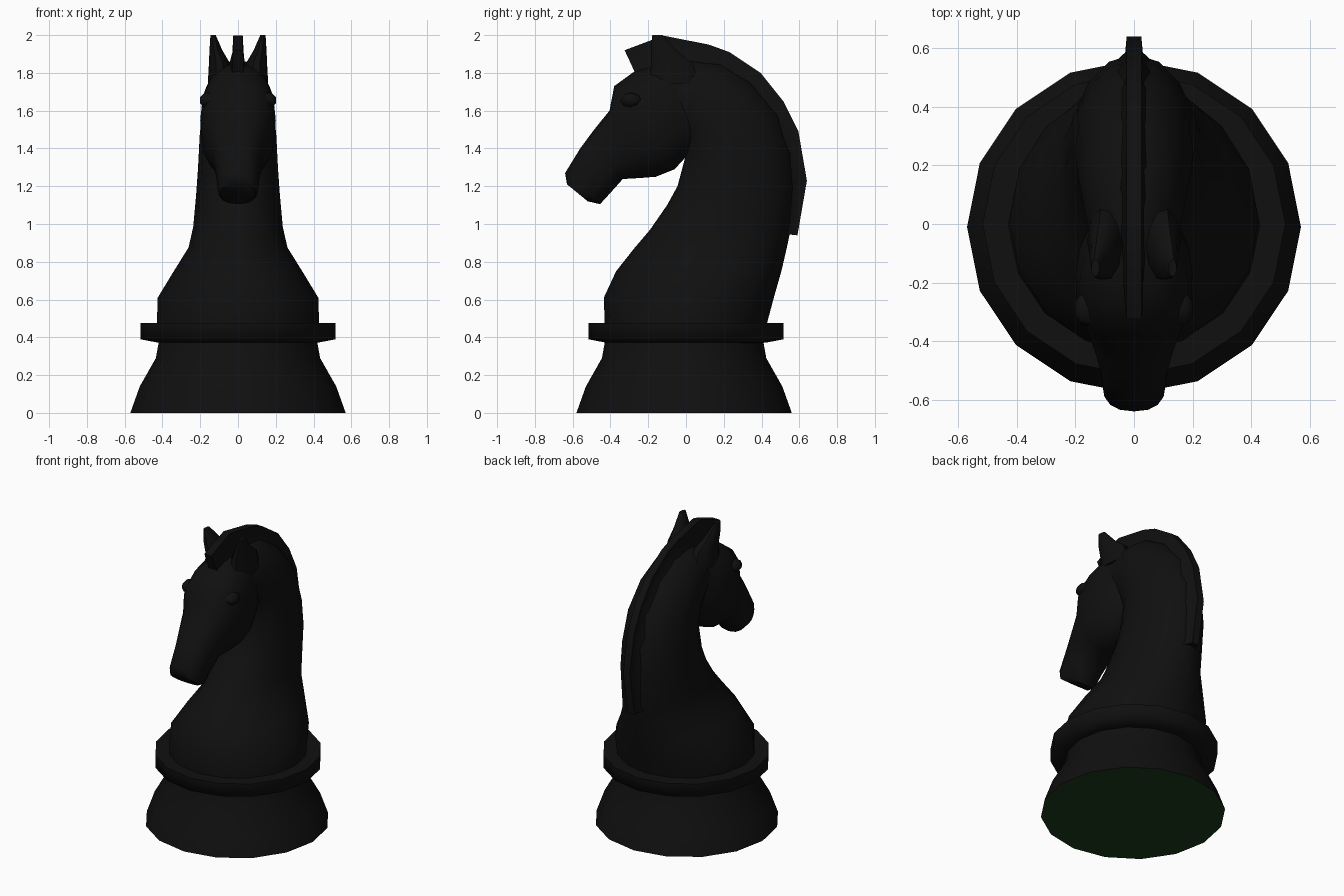
import bpy, bmesh, math
from mathutils import Vector

if "Cube" in bpy.data.objects:
    bpy.data.objects.remove(bpy.data.objects["Cube"])


def material(name, rgb):
    m = bpy.data.materials.new(name)
    m.diffuse_color = (*rgb, 1)
    m.use_nodes = True
    m.node_tree.nodes["Principled BSDF"].inputs["Base Color"].default_value = m.diffuse_color
    return m


BLACK = material("black lacquer", (0.005, 0.005, 0.005))
GREEN = material("green felt", (0.012, 0.042, 0.013))


def loft(name, rings, caps=(True, True), angle=45, mirror=False):
    """Skin a list of closed point rings into one smooth object."""
    bm = bmesh.new()
    loops = [[bm.verts.new(p) for p in ring] for ring in rings]
    n = len(loops[0])
    for a, b in zip(loops, loops[1:]):
        for i in range(n):
            j = (i + 1) % n
            bm.faces.new((a[i], a[j], b[j], b[i]))
    if caps[0]:
        bm.faces.new(loops[0][::-1])
    if caps[1]:
        bm.faces.new(loops[-1])
    if mirror:
        src = bm.verts[:] + bm.edges[:] + bm.faces[:]
        dup = bmesh.ops.duplicate(bm, geom=src)["geom"]
        for v in dup:
            if isinstance(v, bmesh.types.BMVert):
                v.co.x *= -1
    bmesh.ops.recalc_face_normals(bm, faces=bm.faces[:])
    me = bpy.data.meshes.new(name)
    bm.to_mesh(me)
    bm.free()
    me.materials.append(BLACK)
    ob = bpy.data.objects.new(name, me)
    bpy.context.collection.objects.link(ob)
    bpy.ops.object.select_all(action='DESELECT')
    ob.select_set(True)
    bpy.context.view_layer.objects.active = ob
    bpy.ops.object.shade_smooth_by_angle(angle=math.radians(angle))
    return ob


def circle(r, z, cy=0.0, n=16):
    return [(r * math.cos(2 * math.pi * i / n), cy + r * math.sin(2 * math.pi * i / n), z)
            for i in range(n)]


def section(y0, z0, y1, z1, w, power=1.0, n=16):
    """Rounded ring spanning two points of the side outline, half width w."""
    c = Vector((0, (y0 + y1) / 2, (z0 + z1) / 2))
    h = Vector((0, (y1 - y0) / 2, (z1 - z0) / 2))
    pts = []
    for i in range(n):
        a = 2 * math.pi * i / n
        s, k = math.sin(a), math.cos(a)
        s = math.copysign(abs(s) ** power, s)
        k = math.copysign(abs(k) ** power, k)
        pts.append(c + h * s + Vector((w * k, 0, 0)))
    return pts


# Turned foot, with felt underneath
foot = loft("foot", [circle(r, z, -0.01) for r, z in
                     [(0.57, 0), (0.52, 0.14), (0.435, 0.29), (0.415, 0.4)]])
foot.data.materials.append(GREEN)
for f in foot.data.polygons:
    if f.normal.z < -0.9:
        f.material_index = 1

# Collar
loft("collar", [circle(r, z) for r, z in
                [(0.40, 0.37), (0.43, 0.373), (0.517, 0.39), (0.517, 0.476), (0.40, 0.476)]],
     angle=85)

# Chest and arched neck: front y, z, back y, z, half width
loft("neck", [section(*s) for s in [
    (-0.43, 0.46, 0.425, 0.46, 0.43),
    (-0.435, 0.61, 0.465, 0.61, 0.425),
    (-0.37, 0.75, 0.505, 0.75, 0.34),
    (-0.275, 0.87, 0.535, 0.88, 0.262),
    (-0.19, 0.97, 0.56, 1.0, 0.237),
    (-0.10, 1.10, 0.58, 1.2, 0.222),
    (-0.045, 1.20, 0.56, 1.38, 0.212),
    (-0.005, 1.35, 0.49, 1.58, 0.203),
    (-0.03, 1.45, 0.35, 1.75, 0.19),
    (-0.08, 1.50, 0.19, 1.85, 0.17),
    (-0.14, 1.50, 0.02, 1.87, 0.15),
    (-0.2, 1.50, -0.14, 1.85, 0.12)]])

# Head: top y, z, bottom y, z, half width
loft("head", [section(*s, power=0.82) for s in [
    (-0.02, 1.84, 0.08, 1.42, 0.13),
    (-0.15, 1.85, -0.01, 1.345, 0.185),
    (-0.27, 1.81, -0.06, 1.29, 0.2),
    (-0.38, 1.73, -0.16, 1.25, 0.195),
    (-0.405, 1.60, -0.25, 1.243, 0.17),
    (-0.49, 1.495, -0.335, 1.238, 0.138),
    (-0.56, 1.40, -0.40, 1.165, 0.118),
    (-0.64, 1.27, -0.455, 1.105, 0.108),
    (-0.63, 1.21, -0.52, 1.12, 0.095)]])

# Mane ridge ending in a forelock: outer y, z, inner y, z, inner half width
mane = []
for y0, z0, y1, z1, w in [
        (0.59, 0.94, 0.50, 0.95, 0.09), (0.64, 1.23, 0.52, 1.20, 0.10),
        (0.595, 1.49, 0.48, 1.42, 0.10), (0.515, 1.65, 0.41, 1.56, 0.10),
        (0.395, 1.80, 0.31, 1.68, 0.09), (0.23, 1.91, 0.17, 1.78, 0.08),
        (0.12, 1.95, 0.08, 1.79, 0.06), (-0.12, 1.997, -0.14, 1.80, 0.04),
        (-0.325, 1.92, -0.26, 1.78, 0.03)]:
    ym, zm = y0 + (y1 - y0) * 0.45, z0 + (z1 - z0) * 0.45
    mane.append([(-0.025, y0, z0), (0.025, y0, z0), (0.03, ym, zm),
                 (w, y1, z1), (-w, y1, z1), (-0.03, ym, zm)])
loft("mane", mane)

# Ears: centre x, y, z, radii
loft("ears", [[(x + rx * math.cos(a * math.pi / 5), y + ry * math.sin(a * math.pi / 5), z)
               for a in range(10)]
              for x, y, z, rx, ry in [(0.095, -0.06, 1.74, 0.065, 0.14),
                                      (0.098, -0.075, 1.85, 0.056, 0.115),
                                      (0.117, -0.12, 1.92, 0.034, 0.07),
                                      (0.132, -0.15, 2.0, 0.014, 0.03)]], mirror=True)

# Eyes: low bulges under the brow
loft("eyes", [[(x, -0.29 + r * math.cos(a * math.pi / 4), 1.655 + 0.7 * r * math.sin(a * math.pi / 4))
               for a in range(8)]
              for x, r in [(0.12, 0.065), (0.18, 0.055), (0.2, 0.025)]], mirror=True)
